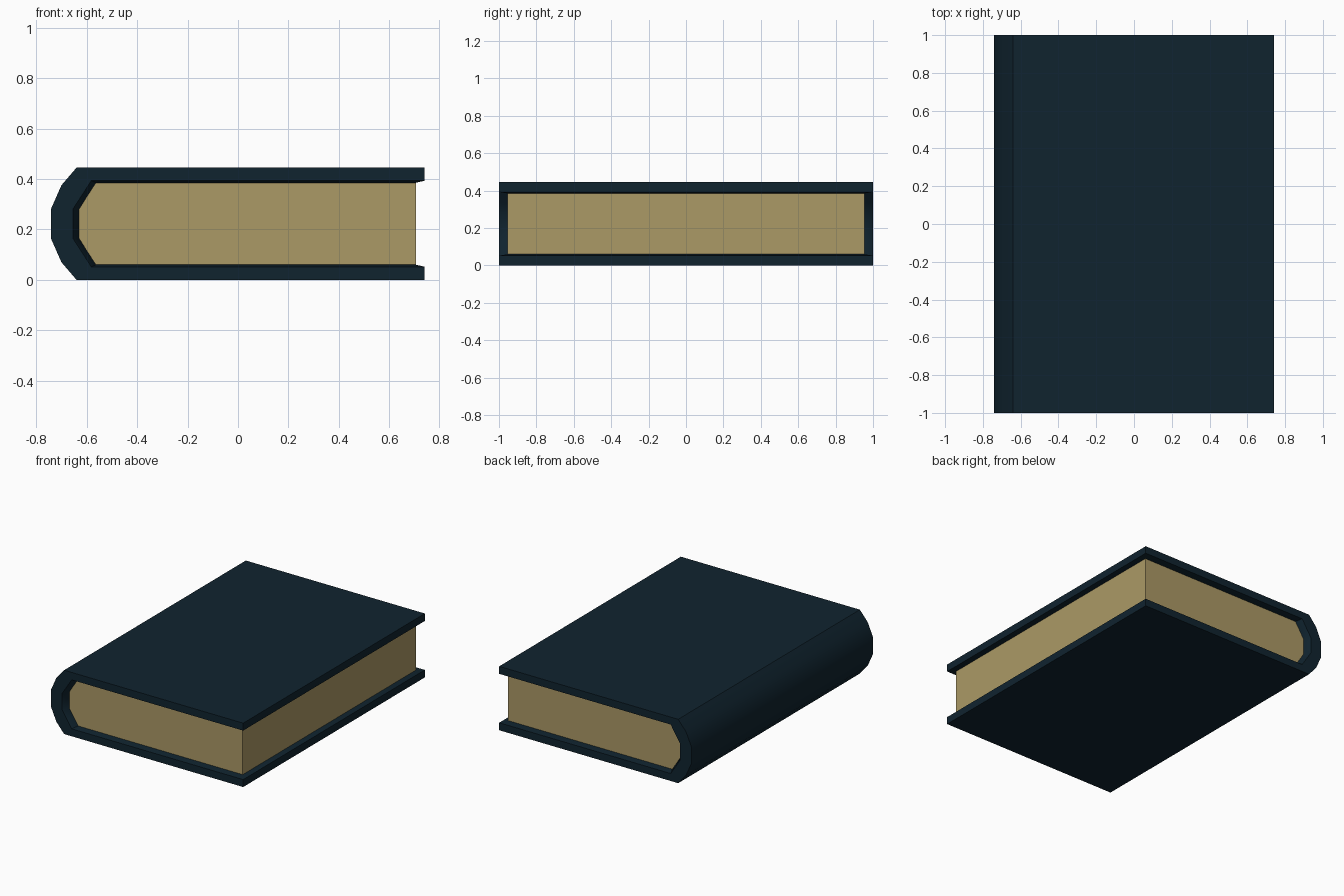
import bpy, bmesh, math

default = bpy.data.objects.get("Cube")
if default:
    bpy.data.objects.remove(default, do_unlink=True)

HEIGHT = 0.445


def material(name, rgb):
    m = bpy.data.materials.new(name)
    m.use_nodes = True
    m.diffuse_color = (*rgb, 1)
    bsdf = next(n for n in m.node_tree.nodes if n.type == "BSDF_PRINCIPLED")
    bsdf.inputs["Base Color"].default_value = (*rgb, 1)
    return m


def mirrored(half):
    """Complete a C-shaped profile from its upper half."""
    return half + [(x, HEIGHT - z) for x, z in reversed(half)]


def finish(name, bm, mat):
    bmesh.ops.recalc_face_normals(bm, faces=bm.faces)
    mesh = bpy.data.meshes.new(name)
    bm.to_mesh(mesh)
    bm.free()
    mesh.materials.append(mat)
    obj = bpy.data.objects.new(name, mesh)
    bpy.context.collection.objects.link(obj)
    bpy.ops.object.select_all(action="DESELECT")
    obj.select_set(True)
    bpy.context.view_layer.objects.active = obj
    bpy.ops.object.shade_smooth_by_angle(angle=math.radians(30))
    return obj


navy = material("dark navy cover", (0.005, 0.017, 0.028))
cream = material("aged paper", (0.41, 0.32, 0.133))

# Profiles from the fore edge round to the middle of the spine
outer = mirrored([(0.74, 0.445), (-0.64, 0.445), (-0.70, 0.375), (-0.742, 0.28)])
rim = mirrored([(0.74, 0.393), (-0.582, 0.393), (-0.618, 0.337), (-0.655, 0.28)])
seat = mirrored([(0.705, 0.385), (-0.563, 0.385), (-0.597, 0.333), (-0.63, 0.28)])

# Cover: outer skin, end rims and lips sloping in to the pages
bm = bmesh.new()
rings = [[bm.verts.new((x, y, z)) for x, z in profile]
         for profile, y in ((outer, -1), (outer, 1), (rim, 1),
                            (seat, 0.955), (seat, -0.955), (rim, -1))]
for i, ring in enumerate(rings):
    following = rings[(i + 1) % len(rings)]
    for j in range(len(ring) - 1):
        bm.faces.new((ring[j], ring[j + 1], following[j + 1], following[j]))
for end in (0, -1):
    a, b, c, d, e, f = [ring[end] for ring in rings]
    bm.faces.new((a, b, c, f))
    bm.faces.new((f, c, d, e))
finish("book_cover", bm, navy)

# Page block: sunk slightly into the cover so no surfaces coincide
bm = bmesh.new()
sunk = mirrored([(0.705, 0.39), (-0.566, 0.39), (-0.635, 0.281)])
face = bm.faces.new([bm.verts.new((x, -0.955, z)) for x, z in sunk])
extruded = bmesh.ops.extrude_face_region(bm, geom=[face], use_keep_orig=True)
bmesh.ops.translate(bm, vec=(0, 1.91, 0),
                    verts=[g for g in extruded["geom"] if isinstance(g, bmesh.types.BMVert)])
finish("page_block", bm, cream)
